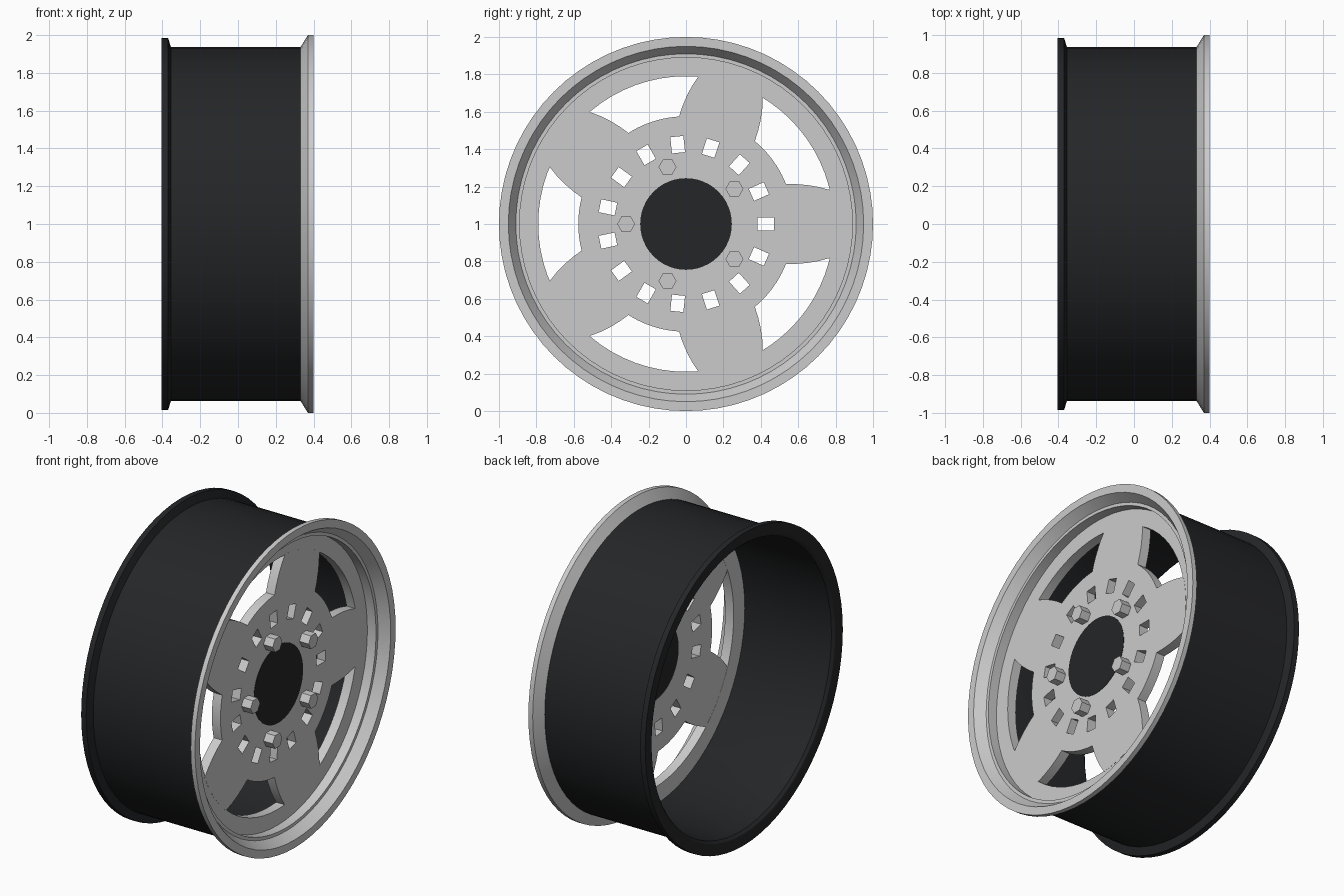
import bpy, bmesh
from math import cos, sin, pi, radians, hypot, atan2
from mathutils import Matrix

if "Cube" in bpy.data.objects:
    bpy.data.objects.remove(bpy.data.objects["Cube"])

# Local x, y, z become world y, z, x: the wheel axis lies along x at height 1
FRAME = Matrix(((0, 0, 1, 0), (1, 0, 0, 0), (0, 1, 0, 1), (0, 0, 0, 1)))


def material(name, r, g, b):
    m = bpy.data.materials.new(name)
    m.diffuse_color = (r, g, b, 1)
    m.use_nodes = True
    m.node_tree.nodes["Principled BSDF"].inputs["Base Color"].default_value = m.diffuse_color
    return m


def finish(name, bm, mat=None):
    bmesh.ops.remove_doubles(bm, verts=bm.verts, dist=1e-5)
    bmesh.ops.recalc_face_normals(bm, faces=bm.faces)
    bm.transform(FRAME)
    me = bpy.data.meshes.new(name)
    bm.to_mesh(me)
    bm.free()
    me.shade_smooth()
    me.set_sharp_from_angle(angle=radians(25))
    if mat:
        me.materials.append(mat)
    ob = bpy.data.objects.new(name, me)
    bpy.context.collection.objects.link(ob)
    return ob


def lathe(name, profile, mat, n=72):
    """Revolve a closed (axial, radius) profile about the wheel axis."""
    bm = bmesh.new()
    rings = [[bm.verts.new((r * cos(2 * pi * i / n), r * sin(2 * pi * i / n), x))
              for i in range(n)] for x, r in profile]
    for a, b in zip(rings, rings[1:] + rings[:1]):
        for i in range(n):
            j = (i + 1) % n
            bm.faces.new((a[i], a[j], b[j], b[i]))
    return finish(name, bm, mat)


def prism(name, r, x0, x1, n, centre=(0, 0), mat=None):
    bm = bmesh.new()
    bmesh.ops.create_cone(bm, cap_ends=True, segments=n, radius1=r, radius2=r, depth=x1 - x0)
    # Vertices of the hexagons point sideways
    bm.transform(Matrix.Translation((*centre, (x0 + x1) / 2)) @ Matrix.Rotation(pi / 2, 4, 'Z'))
    return finish(name, bm, mat)


def arc(r, a0, a1, n):
    return [(r * cos(a0 + (a1 - a0) * i / n), r * sin(a0 + (a1 - a0) * i / n)) for i in range(n + 1)]


def turn(pts, a):
    return [(x * cos(a) - y * sin(a), x * sin(a) + y * cos(a)) for x, y in pts]


def plate(name, loops, x0, x1):
    """Extruded flat shape; inner loops become holes."""
    cu = bpy.data.curves.new(name, 'CURVE')
    cu.dimensions, cu.fill_mode, cu.extrude = '2D', 'BOTH', (x1 - x0) / 2
    for pts in loops:
        s = cu.splines.new('POLY')
        s.points.add(len(pts) - 1)
        for p, (x, y) in zip(s.points, pts):
            p.co = (x, y, 0, 1)
        s.use_cyclic_u = True
    tmp = bpy.data.objects.new(name + "_outline", cu)
    bpy.context.collection.objects.link(tmp)
    me = bpy.data.meshes.new_from_object(tmp.evaluated_get(bpy.context.evaluated_depsgraph_get()))
    bm = bmesh.new()
    bm.from_mesh(me)
    bpy.data.objects.remove(tmp)
    bpy.data.meshes.remove(me)
    bm.transform(Matrix.Translation((0, 0, (x0 + x1) / 2)))
    return finish(name, bm)


black = material("black", 0.018, 0.019, 0.021)
silver = material("silver", 0.62, 0.62, 0.62)

# Barrel with rear flange
lathe("barrel", [(-0.385, 0.90), (-0.40, 0.915), (-0.405, 0.94), (-0.405, 0.985), (-0.37, 0.985),
                 (-0.355, 0.936), (0.335, 0.936), (0.335, 0.915), (0.30, 0.90)], black)

# Stepped outer lip and the recessed mounting ring
lathe("outer_lip", [(0.33, 0.935), (0.37, 1.0), (0.40, 1.0), (0.40, 0.95), (0.34, 0.91), (0.34, 0.89),
                    (0.28, 0.89), (0.28, 0.79), (0.22, 0.79), (0.22, 0.91), (0.33, 0.91)], silver)

# Five-spoke centre plate with a bore and fifteen slots
side = [(0.535, 0.213), (0.59, 0.213), (0.65, 0.208), (0.71, 0.198), (0.775, 0.18)]
tip = atan2(side[-1][1], side[-1][0])
root = atan2(side[0][1], side[0][0])
sector = ([(x, -y) for x, y in side] + arc(hypot(*side[-1]), -tip, tip, 8)[1:-1] + side[::-1]
          + arc(hypot(*side[0]), root, 2 * pi / 5 - root, 10)[1:-1])
outline = [p for k in range(5) for p in turn(sector, 2 * pi * k / 5)]
slot = [(0.383, -0.035), (0.47, -0.035), (0.47, 0.035), (0.383, 0.035)]
slots = [turn(slot, 2 * pi * k / 15) for k in range(15)]
bore = arc(0.243, 0, 2 * pi, 48)[:-1]
plate("spoke_plate", [outline, bore] + slots, 0.221, 0.281)

# Centre cap
prism("centre_cap", 0.245, 0.222, 0.283, 48, mat=black)

# Hexagonal wheel nuts
for k in range(5):
    a = pi + 2 * pi * k / 5
    nut = prism(f"wheel_nut_{k + 1}", 0.048, 0.26, 0.345, 6, (0.32 * cos(a), 0.32 * sin(a)))
